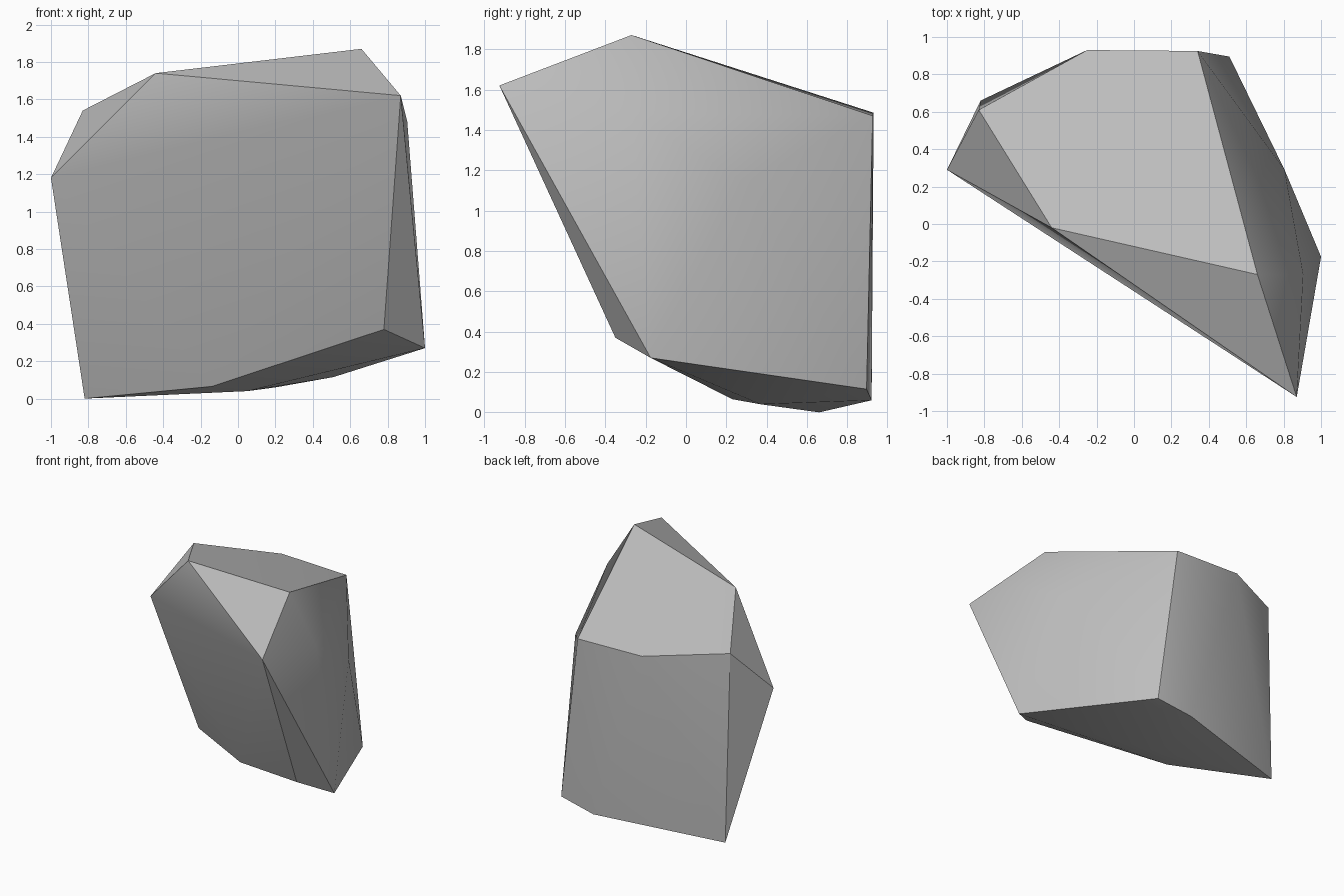
import bpy
import bmesh
import math

default_cube = bpy.data.objects.get("Cube")
if default_cube:
    bpy.data.objects.remove(default_cube, do_unlink=True)

# Stone material
stone = bpy.data.materials.new("stone_grey")
stone.use_nodes = True
grey = (0.53, 0.53, 0.53, 1.0)
stone.diffuse_color = grey
stone.node_tree.nodes["Principled BSDF"].inputs["Base Color"].default_value = grey

# Corners of the boulder, grouped by region
crown = [(-0.44, -0.02, 1.74), (0.66, -0.27, 1.87), (0.87, -0.925, 1.62),
         (-0.83, 0.61, 1.54), (-0.25, 0.93, 1.485), (0.34, 0.925, 1.47)]
flanks = [(-1.0, 0.29, 1.18), (0.905, -0.27, 1.48), (0.805, 0.29, 1.14)]
base = [(1.0, -0.175, 0.27), (0.78, -0.35, 0.37), (-0.14, 0.23, 0.065),
        (0.05, 0.37, 0.04), (-0.82, 0.66, 0.0), (0.2, 0.92, 0.06),
        (0.51, 0.895, 0.115)]

# Boulder: the convex hull wraps the corners in flat facets
bm = bmesh.new()
for corner in crown + flanks + base:
    bm.verts.new(corner)
bmesh.ops.convex_hull(bm, input=bm.verts[:])
bmesh.ops.dissolve_limit(bm, angle_limit=math.radians(1.5),
                         verts=bm.verts[:], edges=bm.edges[:])
bmesh.ops.recalc_face_normals(bm, faces=bm.faces[:])
mesh = bpy.data.meshes.new("boulder")
bm.to_mesh(mesh)
bm.free()
mesh.materials.append(stone)
boulder = bpy.data.objects.new("boulder", mesh)
bpy.context.collection.objects.link(boulder)

# Soft shading across shallow facets, crisp main ridges
bpy.ops.object.select_all(action="DESELECT")
boulder.select_set(True)
bpy.context.view_layer.objects.active = boulder
bpy.ops.object.shade_smooth_by_angle(angle=math.radians(30))
